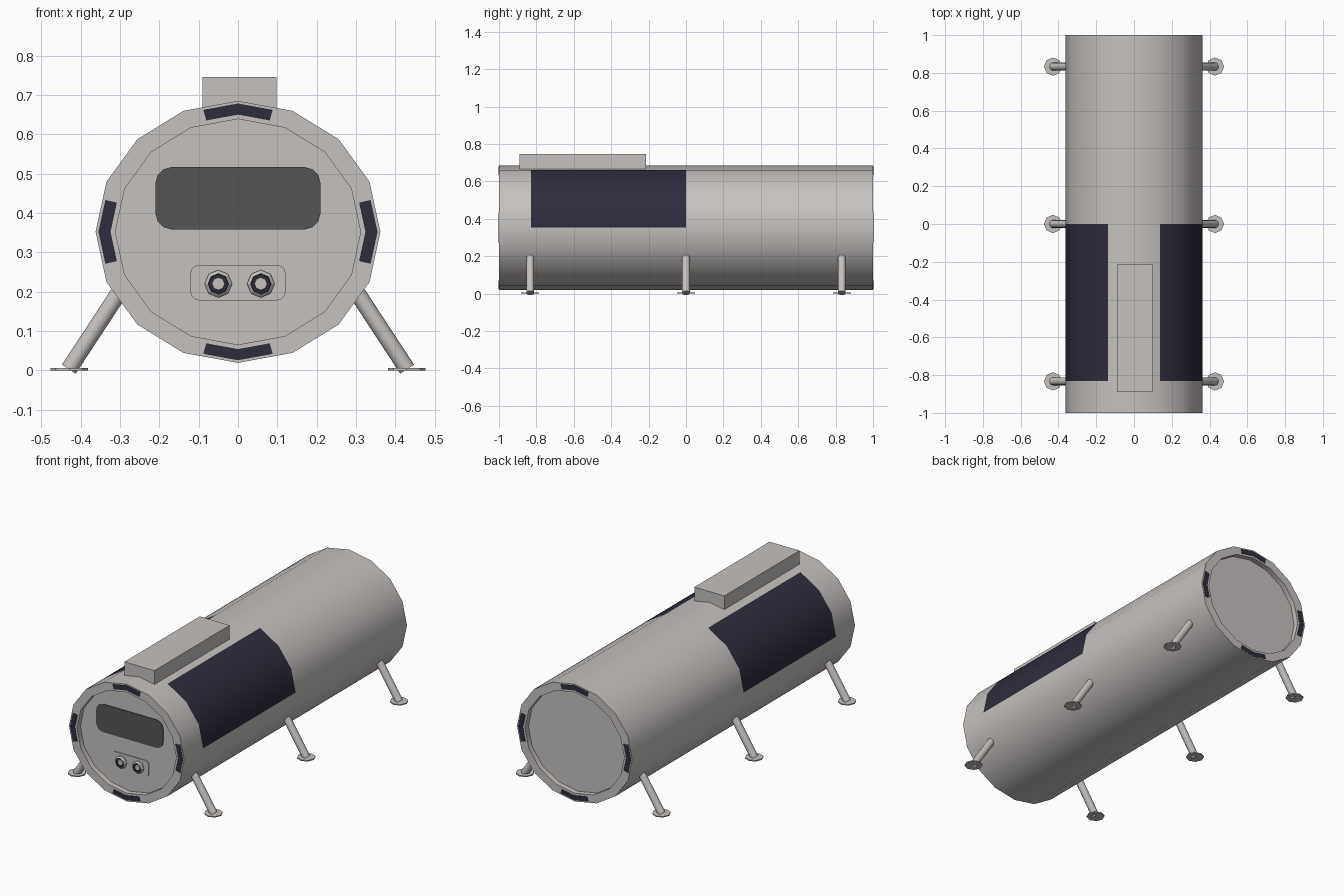
import bpy, bmesh, math
from mathutils import Vector

if "Cube" in bpy.data.objects:
    bpy.data.objects.remove(bpy.data.objects["Cube"])

RX, RZ, CZ, N = 0.362, 0.333, 0.352, 16   # hull half-width, half-height, centre, sides


def material(name, r, g, b):
    m = bpy.data.materials.new(name)
    m.diffuse_color = (r, g, b, 1)
    m.use_nodes = True
    m.node_tree.nodes["Principled BSDF"].inputs["Base Color"].default_value = m.diffuse_color
    return m


GREY = material("light grey", 0.56, 0.535, 0.52)
PANEL = material("dark navy", 0.027, 0.025, 0.046)
GLASS = material("dark grey glass", 0.09, 0.09, 0.09)


def finish(name, bm, mats, smooth=True):
    bmesh.ops.recalc_face_normals(bm, faces=bm.faces)
    me = bpy.data.meshes.new(name)
    bm.to_mesh(me)
    bm.free()
    for m in mats:
        me.materials.append(m)
    ob = bpy.data.objects.new(name, me)
    bpy.context.collection.objects.link(ob)
    if smooth:
        bpy.ops.object.select_all(action='DESELECT')
        ob.select_set(True)
        bpy.context.view_layer.objects.active = ob
        bpy.ops.object.shade_smooth_by_angle(angle=math.radians(35))
    return ob


def hull_point(step, scale=1.0):
    """Point on the hull's polygonal outline; step counts sides and may be fractional."""
    def corner(i):
        a = 2 * math.pi * i / N
        return Vector((RX * math.cos(a), RZ * math.sin(a)))
    i = math.floor(step)
    p = corner(i).lerp(corner(i + 1), step - i) * scale
    return p.x, CZ + p.y


def prism(name, profile, y0, y1, mat):
    """Extrude an x,z outline along y."""
    bm = bmesh.new()
    a = [bm.verts.new((x, y0, z)) for x, z in profile]
    b = [bm.verts.new((x, y1, z)) for x, z in profile]
    bm.faces.new(a)
    bm.faces.new(b)
    for i in range(len(a)):
        j = (i + 1) % len(a)
        bm.faces.new((a[i], a[j], b[j], b[i]))
    return finish(name, bm, [mat], False)


def rounded_rect(x0, x1, z0, z1, r, steps=3):
    pts = []
    for q, (x, z) in enumerate([(x1 - r, z1 - r), (x0 + r, z1 - r), (x0 + r, z0 + r), (x1 - r, z0 + r)]):
        for s in range(steps + 1):
            a = math.pi / 2 * (q + s / steps)
            pts.append((x + r * math.cos(a), z + r * math.sin(a)))
    return pts


def rod(name, p0, p1, r, sides):
    p0, p1 = Vector(p0), Vector(p1)
    d = p1 - p0
    bm = bmesh.new()
    bmesh.ops.create_cone(bm, cap_ends=True, segments=sides, radius1=r, radius2=r, depth=d.length)
    rot = d.to_track_quat('Z', 'Y').to_matrix()
    for v in bm.verts:
        v.co = rot @ v.co + (p0 + p1) / 2
    return finish(name, bm, [GREY])


# hull: one skin of rings with recessed ends; side panels are coloured faces
IN, DEPTH = 0.861, 0.03
stations = [(-1 + DEPTH, IN), (-1, IN), (-1, 1), (-0.83, 1), (0, 1), (1, 1), (1, IN), (1 - DEPTH, IN)]
bm = bmesh.new()
rings = []
for y, s in stations:
    rings.append([bm.verts.new((x, y, z)) for x, z in (hull_point(k, s) for k in range(N))])
for i in range(len(rings) - 1):
    for k in range(N):
        j = (k + 1) % N
        f = bm.faces.new((rings[i][k], rings[i][j], rings[i + 1][j], rings[i + 1][k]))
        if i == 3 and k in (0, 1, 2, 5, 6, 7):
            f.material_index = 1
bm.faces.new(rings[0])
bm.faces.new(rings[-1])
finish("hull", bm, [GREY, PANEL])

# dark chevron markers on both end rims
for end, y in (("front", -1), ("back", 1)):
    for q in range(4):
        c = q * 4
        outline = [hull_point(c + d, 0.98) for d in (-0.65, 0, 0.65)]
        outline += [hull_point(c + d, 0.895) for d in (0.65, 0, -0.65)]
        prism(f"{end}_rim_marker_{q + 1}", outline, y * 0.999, y * 1.0015, PANEL)

# box on top, its underside following the hull
prism("roof_box", [(-0.09, 0.664), (0, 0.68), (0.098, 0.664), (0.098, 0.746), (-0.09, 0.746)],
      -0.89, -0.215, GREY)

# front window and control plate
FACE = -1 + DEPTH
prism("front_window", rounded_rect(-0.21, 0.21, 0.358, 0.517, 0.042), FACE - 0.004, FACE + 0.002, GLASS)
prism("control_plate", rounded_rect(-0.121, 0.121, 0.178, 0.268, 0.022), FACE - 0.005, FACE + 0.002, GREY)

# two round knobs: grey collar, sunken dark ring, grey centre
for side, cx in (("left", -0.05), ("right", 0.058)):
    bm = bmesh.new()
    profile = [(0.035, 0.002), (0.035, -0.012), (0.026, -0.02), (0.025, -0.012), (0.017, -0.012), (0.016, -0.018)]
    loops = []
    for r, dy in profile:
        loops.append([bm.verts.new((cx + r * math.cos(math.pi * k / 4), FACE + dy,
                                    0.22 + r * math.sin(math.pi * k / 4))) for k in range(8)])
    for i in range(len(loops) - 1):
        for k in range(8):
            j = (k + 1) % 8
            f = bm.faces.new((loops[i][k], loops[i][j], loops[i + 1][j], loops[i + 1][k]))
            f.material_index = 1 if i in (2, 3) else 0
    bm.faces.new(loops[-1])
    bm.faces.new(loops[0])
    finish(f"{side}_knob", bm, [GREY, PANEL], False)

# six splayed legs with octagonal feet
for side, sx in (("left", -1), ("right", 1)):
    for place, y in (("front", -0.833), ("middle", 0), ("rear", 0.833)):
        rod(f"{place}_{side}_leg", (sx * 0.43, y, 0.003), (sx * 0.293, y, 0.212), 0.021, 12)
        rod(f"{place}_{side}_foot", (sx * 0.429, y, 0), (sx * 0.429, y, 0.006), 0.048, 8)
